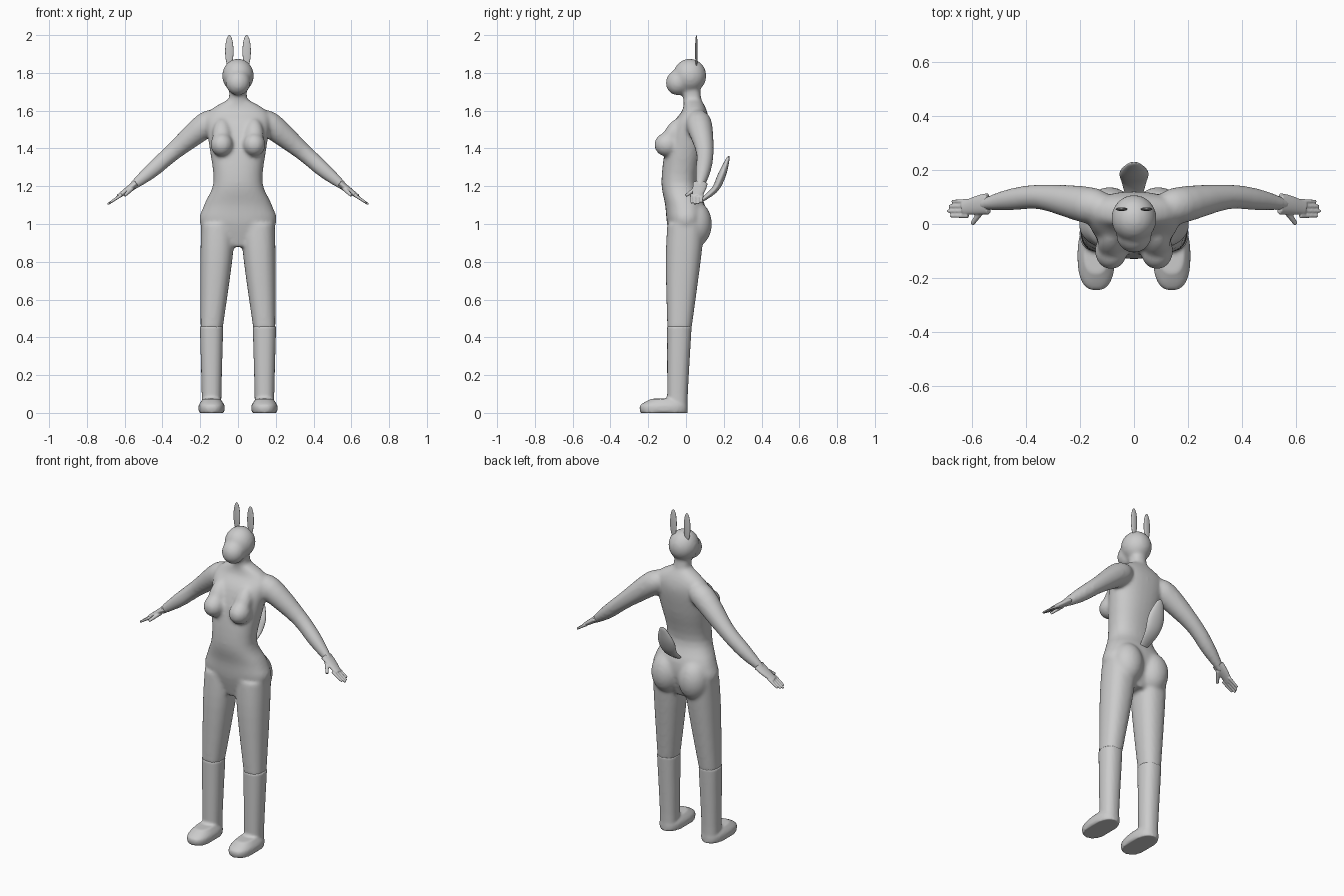
import bpy, bmesh, math
from mathutils import Vector

cube = bpy.data.objects.get("Cube")
if cube:
    bpy.data.objects.remove(cube, do_unlink=True)

SHADE = (0.6, 0.6, 0.6, 1)
grey = bpy.data.materials.new("plain grey")
grey.use_nodes = True
grey.diffuse_color = SHADE
grey.node_tree.nodes["Principled BSDF"].inputs["Base Color"].default_value = SHADE


def finish(name, bm):
    bmesh.ops.recalc_face_normals(bm, faces=bm.faces)
    mesh = bpy.data.meshes.new(name)
    bm.to_mesh(mesh)
    bm.free()
    mesh.materials.append(grey)
    mesh.shade_smooth()
    obj = bpy.data.objects.new(name, mesh)
    bpy.context.collection.objects.link(obj)
    return obj


def ball(name, centre, radii, tilt=0):
    """Ellipsoid, tipped about the x axis by tilt."""
    bm = bmesh.new()
    bmesh.ops.create_uvsphere(bm, u_segments=32, v_segments=20, radius=1)
    bmesh.ops.scale(bm, vec=radii, verts=bm.verts)
    for v in bm.verts:
        y, z = v.co.y, v.co.z
        v.co.y = y * math.cos(tilt) - z * math.sin(tilt)
        v.co.z = y * math.sin(tilt) + z * math.cos(tilt)
    bmesh.ops.translate(bm, vec=centre, verts=bm.verts)
    return finish(name, bm)


def blend_rings(rings, steps=4):
    """Fill in rings along a smooth curve through the given ones."""
    rings = [Vector(r) for r in rings]
    filled = []
    for i, (b, c) in enumerate(zip(rings, rings[1:])):
        a = rings[max(i - 1, 0)]
        d = rings[min(i + 2, len(rings) - 1)]
        for k in range(steps):
            t = k / steps
            bend = (a * 2 - b * 5 + c * 4 - d) * t + (b - c) * 3 * t + (c - a)
            cubic = (b - c) * 3 + d - a
            quad = a * 2 - b * 5 + c * 4 - d
            bend = (c - a) + quad * t + cubic * t * t
            filled.append(b + bend * t / 2)
    return filled + [rings[-1]]


def loft(name, rings, follow=True, power=2, sides=32):
    """Skin ovals (x, y, z, width radius, depth radius), level or square to the path."""
    bm = bmesh.new()
    rings = blend_rings(rings)
    centres = [Vector(r[:3]) for r in rings]
    loops = []
    for i, ring in enumerate(rings):
        along = Vector((0, 0, 1))
        if follow:
            along = (centres[min(i + 1, len(rings) - 1)] - centres[max(i - 1, 0)]).normalized()
        deep = Vector((0, 1, 0))
        deep = (deep - along * deep.dot(along)).normalized()
        wide = deep.cross(along)
        loop = []
        for k in range(sides):
            c, s = math.cos(math.tau * k / sides), math.sin(math.tau * k / sides)
            c = math.copysign(abs(c) ** (2 / power), c)
            s = math.copysign(abs(s) ** (2 / power), s)
            loop.append(bm.verts.new(centres[i] + wide * c * ring[3] + deep * s * ring[4]))
        loops.append(loop)
    for a, b in zip(loops, loops[1:]):
        for k in range(sides):
            n = (k + 1) % sides
            bm.faces.new((a[k], a[n], b[n], b[k]))
    bm.faces.new(loops[0])
    bm.faces.new(loops[-1])
    return finish(name, bm)


def trunk(name, rows):
    """Level ovals on the centre line: height, half width, front y, back y."""
    rings = [(0, (front + back) / 2, z, half, (back - front) / 2) for z, half, front, back in rows]
    return loft(name, rings, follow=False, power=2.3)


def limb(name, side, rows, depth=1, **options):
    """Rows of x, y, z, radius on one side; depth sets how far from round it is."""
    return loft(name, [(x * side, y, z, r, r * depth) for x, y, z, r in rows], **options)


def merge(name, parts, voxel, passes):
    """Join overlapping parts into one smooth skin."""
    bpy.ops.object.select_all(action="DESELECT")
    for part in parts:
        part.select_set(True)
    bpy.context.view_layer.objects.active = parts[0]
    bpy.ops.object.join()
    obj = bpy.context.object
    obj.name = name
    remesh = obj.modifiers.new("blend", "REMESH")
    remesh.mode, remesh.voxel_size = "VOXEL", voxel
    soften = obj.modifiers.new("soften", "SMOOTH")
    soften.factor, soften.iterations = 0.5, passes
    for modifier in ("blend", "soften"):
        bpy.ops.object.modifier_apply(modifier=modifier)
    obj.data.shade_smooth()


# Torso, neck and head with a low muzzle
body = [
    trunk("torso", [
        (0.88, 0.08, -0.07, 0.06), (1, 0.2, -0.1, 0.1), (1.1, 0.18, -0.11, 0.1),
        (1.22, 0.13, -0.13, 0.06), (1.4, 0.15, -0.11, 0.1), (1.53, 0.17, -0.07, 0.12),
        (1.6, 0.15, -0.02, 0.11), (1.66, 0.05, -0.01, 0.08)]),
    trunk("neck", [(1.6, 0.05, -0.01, 0.09), (1.74, 0.045, -0.02, 0.07)]),
    ball("skull", (0, 0.02, 1.785), (0.084, 0.088, 0.09)),
    ball("muzzle", (0, -0.04, 1.75), (0.066, 0.066, 0.07), tilt=-0.5),
]

for side in (1, -1):
    body += [
        ball("breast", (0.085 * side, -0.1, 1.42), (0.06, 0.068, 0.063)),
        ball("upper_breast", (0.085 * side, -0.075, 1.47), (0.05, 0.045, 0.1), tilt=-0.5),
        ball("buttock", (0.09 * side, 0.05, 1), (0.09, 0.087, 0.12)),
        # Arm down to the wrist
        limb("arm", side, [(0.1, 0.06, 1.55, 0.05), (0.17, 0.07, 1.525, 0.068),
                           (0.34, 0.1, 1.385, 0.047), (0.46, 0.09, 1.28, 0.04),
                           (0.57, 0.07, 1.19, 0.02)]),
        # Thigh down to the knee
        limb("thigh", side, [(0.105, 0, 1, 0.09), (0.115, -0.015, 0.8, 0.084),
                             (0.14, -0.035, 0.44, 0.058)], depth=1.1, follow=False, power=2.3),
    ]
merge("body", body, voxel=0.01, passes=8)

for side, word in ((1, "left"), (-1, "right")):
    # Lower leg and foot
    shin = limb("shin", side, [(0.14, -0.045, 0, 0.053), (0.14, -0.045, 0.1, 0.052),
                               (0.14, -0.035, 0.46, 0.062)], depth=1.05, follow=False, power=2.3)
    foot = limb("foot", side, [(0.14, -0.117, 0, 0.067), (0.14, -0.117, 0.04, 0.068),
                               (0.14, -0.1, 0.075, 0.045)], depth=1.85, follow=False, power=2.5)
    merge(word + "_lower_leg", [shin, foot], voxel=0.008, passes=3)

    # Hand: flat palm, four spread fingers and a thumb
    hand = [limb("palm", side, [(0.54, 0.075, 1.215, 0.018), (0.58, 0.07, 1.185, 0.016),
                                (0.635, 0.058, 1.145, 0.011)], depth=2.2)]
    for i, reach in enumerate((0.05, 0.06, 0.065, 0.055)):
        y = 0.084 - 0.018 * i
        hand.append(limb("finger", side, [(0.615, y, 1.155, 0.009),
                                          (0.625 + reach, y, 1.15 - reach * 0.7, 0.006)]))
    hand.append(limb("thumb", side, [(0.56, 0.055, 1.19, 0.013), (0.6, 0, 1.15, 0.008)]))
    merge(word + "_hand", hand, voxel=0.004, passes=2)

    # Upright flat ear
    ball(word + "_ear", (0.046 * side, 0.055, 1.915), (0.022, 0.007, 0.085))

# Paddle-shaped tail
limb("tail", 1, [(0, 0.06, 1.11, 0.02), (0, 0.15, 1.18, 0.044), (0, 0.19, 1.26, 0.053),
                 (0, 0.22, 1.34, 0.025), (0, 0.227, 1.36, 0.005)], depth=0.4)
